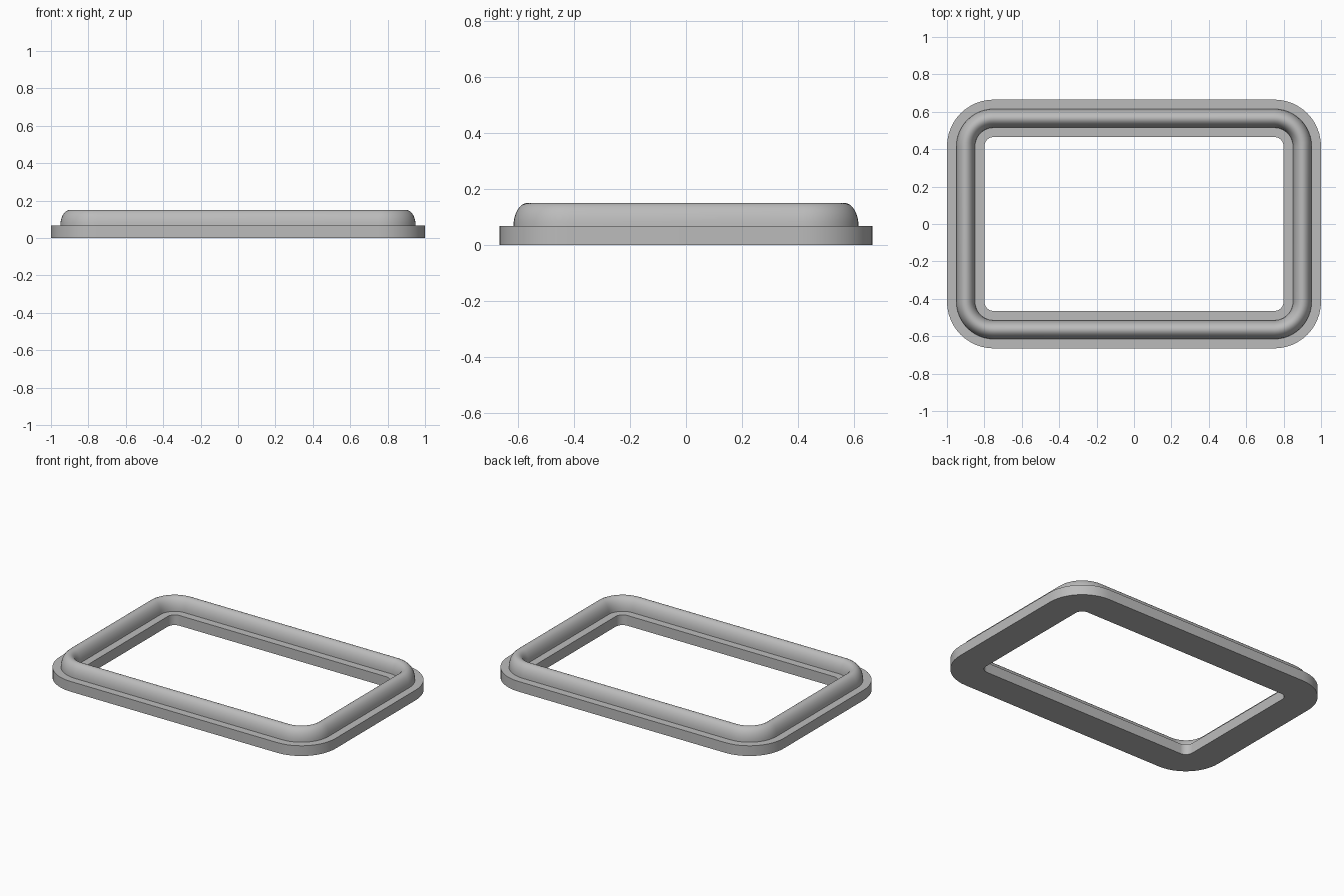
import bpy
import bmesh
import math

if "Cube" in bpy.data.objects:
    bpy.data.objects.remove(bpy.data.objects["Cube"])

HX, HY = 1.0, 0.665        # half size of the outer edge
CORNER = 0.25              # outer corner radius
BASE_H, TOP_H = 0.067, 0.15
WIDTH = 0.20               # flange width
BEAD_IN, BEAD_OUT = 0.15, 0.05   # bead edges, measured inward from the outer edge
STEPS = 12                 # segments per corner

grey = bpy.data.materials.new("grey")
grey.diffuse_color = (0.5, 0.5, 0.5, 1)
grey.use_nodes = True
grey.node_tree.nodes["Principled BSDF"].inputs["Base Color"].default_value = grey.diffuse_color


def ring_points(inset, z):
    """Rounded rectangle moved inward by the inset."""
    pts = []
    r = CORNER - inset
    for q, (sx, sy) in enumerate(((1, 1), (-1, 1), (-1, -1), (1, -1))):
        for i in range(STEPS + 1):
            a = math.pi / 2 * (q + i / STEPS)
            pts.append((sx * (HX - CORNER) + r * math.cos(a),
                        sy * (HY - CORNER) + r * math.sin(a), z))
    return pts


def sweep(name, profile):
    """Carry a closed (inset, z) profile around the frame."""
    bm = bmesh.new()
    rings = [[bm.verts.new(p) for p in ring_points(*c)] for c in profile]
    n = len(rings[0])
    for k, ring in enumerate(rings):
        above = rings[(k + 1) % len(rings)]
        for i in range(n):
            j = (i + 1) % n
            bm.faces.new((ring[i], ring[j], above[j], above[i]))
    bmesh.ops.recalc_face_normals(bm, faces=bm.faces)
    mesh = bpy.data.meshes.new(name)
    bm.to_mesh(mesh)
    bm.free()
    mesh.materials.append(grey)
    obj = bpy.data.objects.new(name, mesh)
    bpy.context.collection.objects.link(obj)
    bpy.ops.object.select_all(action='DESELECT')
    obj.select_set(True)
    bpy.context.view_layer.objects.active = obj
    bpy.ops.object.shade_smooth_by_angle(angle=math.radians(35))
    return obj


# Half-ellipse bead rising from the flange top
mid = (BEAD_IN + BEAD_OUT) / 2
half = (BEAD_IN - BEAD_OUT) / 2
bead = [(mid - half * math.cos(math.pi * i / 16),
         BASE_H + (TOP_H - BASE_H) * math.sin(math.pi * i / 16)) for i in range(17)]

# Flat flange and rounded bead in one continuous cross-section
sweep("frame_with_bead", [(0, 0), (0, BASE_H)] + bead + [(WIDTH, BASE_H), (WIDTH, 0)])
